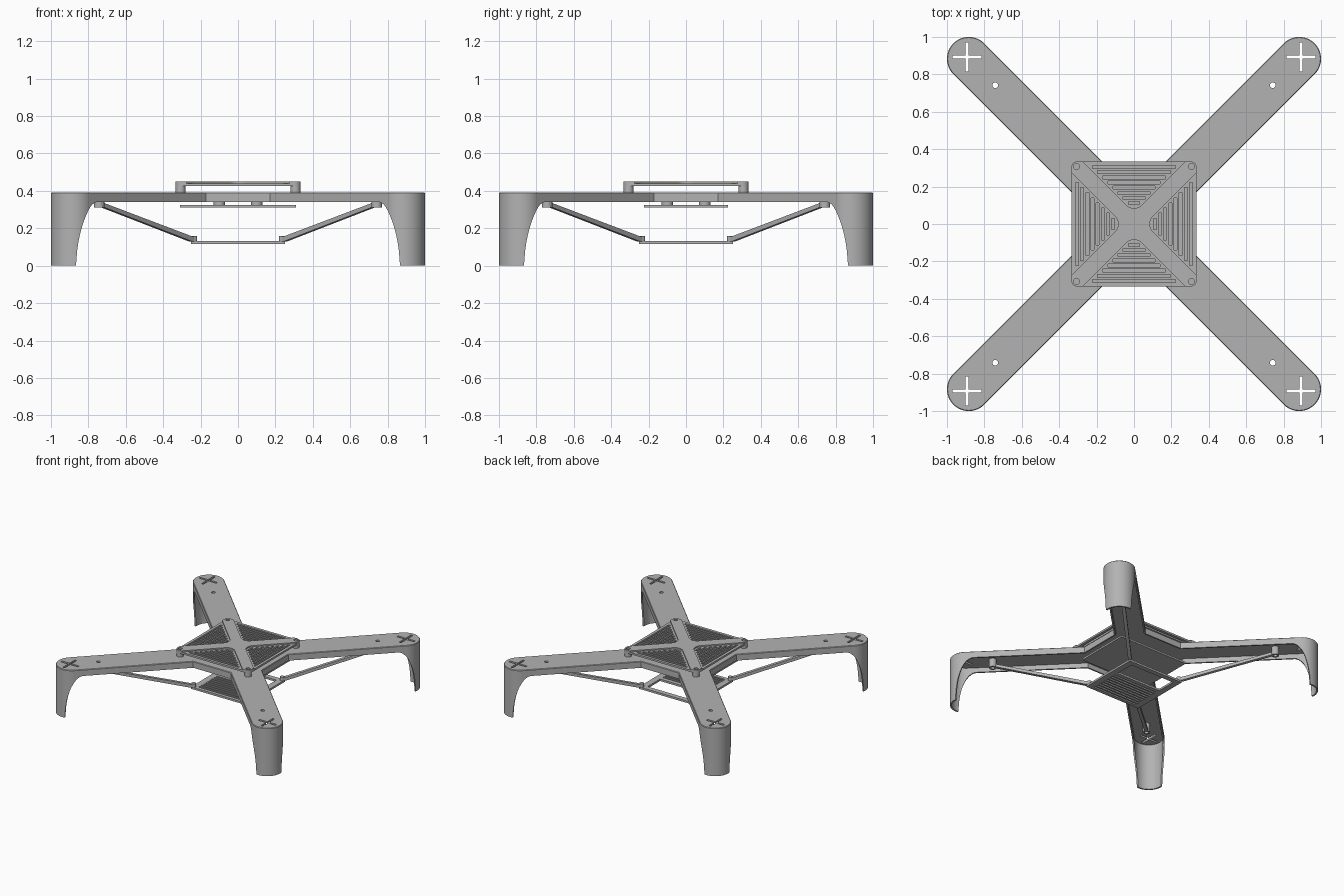
import bpy, bmesh
from math import sin, cos, pi, sqrt, radians
from mathutils import Matrix

if bpy.data.objects.get("Cube"):
    bpy.data.objects.remove(bpy.data.objects["Cube"])

grey = bpy.data.materials.new("grey plastic")
grey.use_nodes = True
grey.diffuse_color = (0.45, 0.45, 0.45, 1)
grey.node_tree.nodes["Principled BSDF"].inputs["Base Color"].default_value = grey.diffuse_color

HALF = 0.1167            # half width of an arm
TIP = 0.8833 * sqrt(2)   # centre of the arm's round end, along the diagonal
BODY = 0.335             # half size of the centre body
TOP, RIM, WALL = 0.392, 0.34, 0.012
QUARTERS = [k * pi / 2 for k in range(4)]
CORNERS = [(sx, sy) for sx in (-1, 1) for sy in (-1, 1)]


def make(name, bm):
    bmesh.ops.recalc_face_normals(bm, faces=bm.faces)
    mesh = bpy.data.meshes.new(name)
    bm.to_mesh(mesh)
    bm.free()
    mesh.materials.append(grey)
    ob = bpy.data.objects.new(name, mesh)
    bpy.context.collection.objects.link(ob)
    return ob


def activate(ob):
    bpy.ops.object.select_all(action='DESELECT')
    ob.select_set(True)
    bpy.context.view_layer.objects.active = ob


def cut(ob, bm):
    cutter = make("cutter", bm)
    cutter.hide_render = True
    activate(ob)
    mod = ob.modifiers.new("cut", 'BOOLEAN')
    mod.operation, mod.solver, mod.object = 'DIFFERENCE', 'EXACT', cutter
    bpy.ops.object.modifier_apply(modifier=mod.name)
    bpy.data.objects.remove(cutter)


def smooth(ob):
    activate(ob)
    bpy.ops.object.shade_smooth_by_angle(angle=radians(30))


def turn(pts, a):
    return [(x * cos(a) - y * sin(a), x * sin(a) + y * cos(a)) for x, y in pts]


def bridge(bm, a, b):
    for i in range(len(a)):
        j = (i + 1) % len(a)
        bm.faces.new((a[i], a[j], b[j], b[i]))


def prism(bm, pts, z0, z1, matrix=Matrix()):
    low, high = [[bm.verts.new(matrix @ Matrix.Translation((x, y, z)).translation)
                  for x, y in pts] for z in (z0, z1)]
    bm.faces.new(low[::-1])
    bm.faces.new(high)
    bridge(bm, low, high)


def rect(x0, x1, y0, y1):
    return [(x0, y0), (x1, y0), (x1, y1), (x0, y1)]


def arc(cx, cy, r, a0, a1, n):
    return [(cx + r * cos(a0 + (a1 - a0) * i / n), cy + r * sin(a0 + (a1 - a0) * i / n))
            for i in range(n + 1)]


def disc(cx, cy, r):
    return arc(cx, cy, r, 0, 2 * pi, 24)[:-1]


# frame: cross-shaped shell whose wall drops into a curved leg at each tip
LEG_START, LEG_DEPTH = 1.18, 0.1376


def arm_side(inset):
    h = HALF - inset
    root = sqrt(2) * (BODY - inset) - h
    run = [(root, -h)] + [(LEG_START + (TIP - LEG_START) * i / 8, -h) for i in range(8)]
    return run + arc(TIP, 0, h, -pi / 2, pi / 2, 64) + [(d, -w) for d, w in reversed(run)]


def foot(d):
    t = min(max((d - LEG_START) / LEG_DEPTH, 0), 1)
    return RIM * sqrt(1 - t * t)


def outline(inset):
    return [p for a in QUARTERS for p in turn(arm_side(inset), a + pi / 4)]


feet = [foot(d) for d, w in arm_side(0)] * 4
flat = len(feet)
levels = [(0.004, [TOP] * flat), (0, [TOP - 0.004] * flat), (0, feet),
          (WALL, feet), (WALL, [TOP - 0.014] * flat)]
bm = bmesh.new()
loops = [[bm.verts.new((x, y, z)) for (x, y), z in zip(outline(inset), zs)]
         for inset, zs in levels]
for a, b in zip(loops, loops[1:]):
    bridge(bm, a, b)
bm.faces.new(loops[0])
bm.faces.new(loops[-1])
frame = make("frame_with_legs", bm)

# motor crosses and strut screw holes through the arms
bm = bmesh.new()
s, l = 0.009, 0.078
cross = [p for a in QUARTERS for p in turn([(l, -s), (l, s), (s, s)], a)]
for sx, sy in CORNERS:
    prism(bm, [(x + 0.893 * sx, y + 0.893 * sy) for x, y in cross], 0.36, 0.42)
    prism(bm, disc(0.742 * sx, 0.742 * sy, 0.015), 0.36, 0.42)
cut(frame, bm)
smooth(frame)

# top cover: rounded plate with four recessed, slotted triangles
bm = bmesh.new()
c, r = 0.302, 0.033
prism(bm, [p for a in QUARTERS for p in turn(arc(c, c, r, 0, pi / 2, 8), a)], 0.425, 0.45)
cover = make("top_cover", bm)
recess, slots = bmesh.new(), bmesh.new()
for a in QUARTERS:
    tri = [(0.3, 0.36), (-0.3, 0.36)] + arc(0, 0.145, 0.06, -0.75 * pi, -0.25 * pi, 12)
    prism(recess, turn(tri, a), 0.44, 0.47)
    for i in range(8):
        y = 0.112 + 0.0275 * i
        w = y - 0.082
        prism(slots, turn(rect(-w, w, y - 0.008, y + 0.008), a), 0.41, 0.48)
for sx, sy in CORNERS:
    prism(recess, disc(0.307 * sx, 0.307 * sy, 0.016), 0.44, 0.47)
cut(cover, recess)
cut(cover, slots)
smooth(cover)

# cover posts
bm = bmesh.new()
for sx, sy in CORNERS:
    prism(bm, disc(0.307 * sx, 0.307 * sy, 0.026), 0.385, 0.426)
smooth(make("cover_posts", bm))

# plate hung below the body on four posts
bm = bmesh.new()
prism(bm, rect(-0.31, 0.31, -0.225, 0.225), 0.31, 0.324)
make("hanging_plate", bm)
bm = bmesh.new()
for sx, sy in CORNERS:
    prism(bm, disc(0.1 * sx, 0.1 * sy, 0.03), 0.323, 0.38)
smooth(make("hanging_posts", bm))

# lower tray with a grille on its front half and a window behind
bm = bmesh.new()
prism(bm, rect(-0.25, 0.25, -0.25, 0.25), 0.115, 0.131)
tray = make("lower_tray", bm)
bm = bmesh.new()
for i in range(9):
    y = -0.215 + 0.028 * i
    prism(bm, rect(-0.2, 0.2, y - 0.007, y + 0.007), 0.1, 0.15)
prism(bm, rect(-0.2, 0.2, 0.05, 0.21), 0.1, 0.15)
cut(tray, bm)

# struts from the tray corners up to the arms
side = [(0.33, 0.13), (0.36, 0.13), (1.024, 0.312), (1.024, 0.335), (0.36, 0.157), (0.33, 0.157)]
bm = bmesh.new()
for a in QUARTERS:
    m = Matrix.Rotation(a + pi / 4, 4, 'Z') @ Matrix.Rotation(pi / 2, 4, 'X')
    prism(bm, side, -0.013, 0.013, m)
make("struts", bm)

# strut bosses: plain at the tray, bored at the arms
bm = bmesh.new()
for sx, sy in CORNERS:
    prism(bm, disc(0.235 * sx, 0.235 * sy, 0.016), 0.128, 0.16)
smooth(make("tray_bosses", bm))
bm, bores = bmesh.new(), bmesh.new()
for sx, sy in CORNERS:
    prism(bm, disc(0.742 * sx, 0.742 * sy, 0.028), 0.31, 0.379)
    prism(bores, disc(0.742 * sx, 0.742 * sy, 0.015), 0.28, 0.4)
bosses = make("arm_bosses", bm)
cut(bosses, bores)
smooth(bosses)
